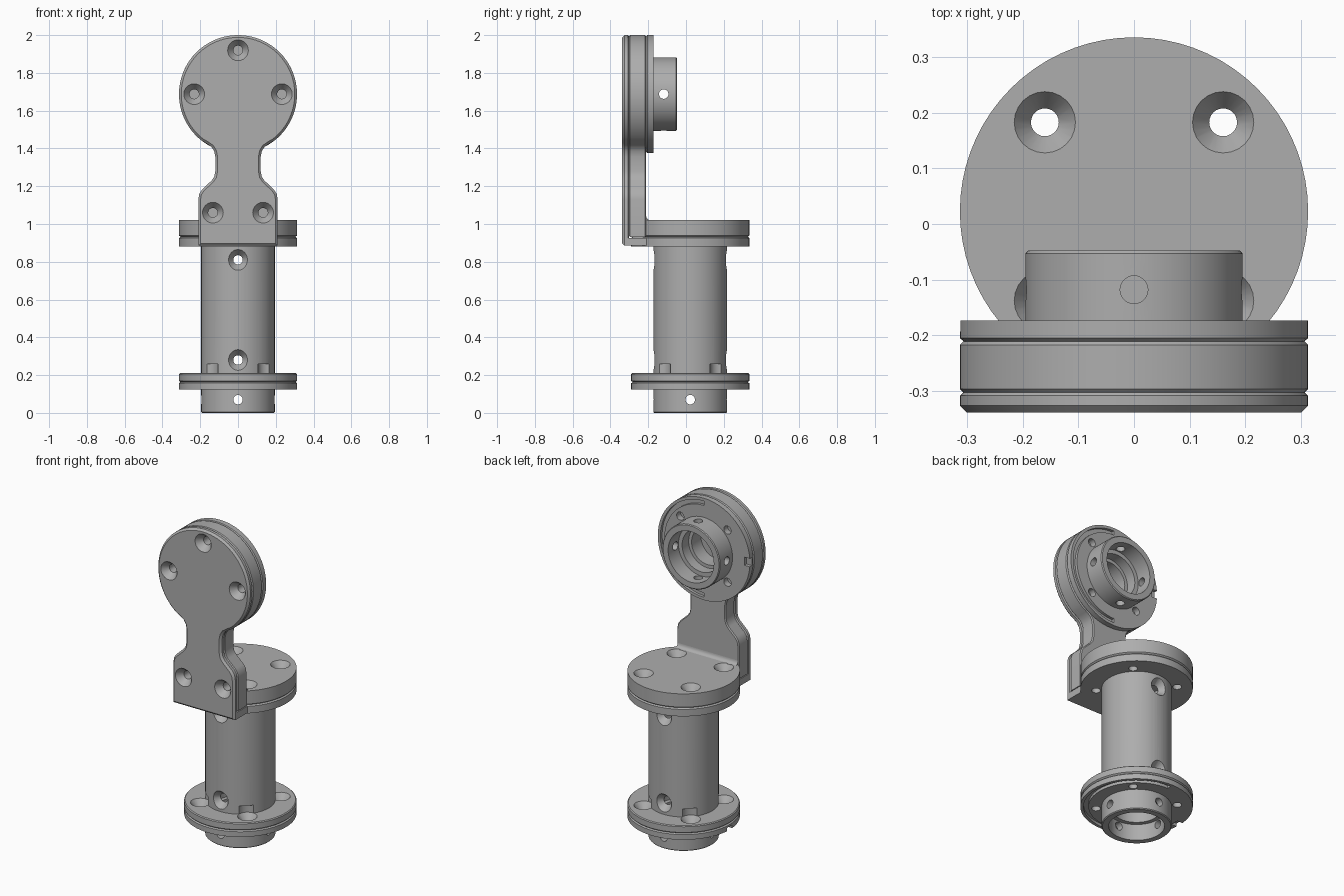
import bpy, bmesh, math
from mathutils import Vector, Matrix

cube = bpy.data.objects.get("Cube")
if cube:
    bpy.data.objects.remove(cube)

AXIS_Y, HEAD_Z, R = 0.0225, 1.6875, 0.3125
SCREW_R, BOLT = 0.025, 0.16

grey = bpy.data.materials.new("machined grey")
grey.use_nodes = True
grey.diffuse_color = (0.42, 0.42, 0.42, 1)
grey.node_tree.nodes["Principled BSDF"].inputs["Base Color"].default_value = (0.42, 0.42, 0.42, 1)


def make(name, bm):
    bmesh.ops.remove_doubles(bm, verts=bm.verts, dist=1e-5)
    bmesh.ops.recalc_face_normals(bm, faces=bm.faces)
    mesh = bpy.data.meshes.new(name)
    bm.to_mesh(mesh)
    bm.free()
    mesh.materials.append(grey)
    obj = bpy.data.objects.new(name, mesh)
    bpy.context.collection.objects.link(obj)
    return obj


def lathe(bm, profile, matrix=Matrix(), steps=72, start=0, sweep=360):
    """Revolve a closed (radius, z) profile, fully or as an arc with end caps."""
    full = sweep == 360
    rings = []
    for i in range(steps if full else steps + 1):
        a = math.radians(start + sweep * i / steps)
        rings.append([bm.verts.new(matrix @ Vector((r * math.cos(a), r * math.sin(a), z)))
                      for r, z in profile])
    n = len(profile)
    for i in range(steps):
        a, b = rings[i], rings[(i + 1) % len(rings)]
        for j in range(n):
            k = (j + 1) % n
            if profile[j][0] or profile[k][0]:
                bm.faces.new((a[j], b[j], b[k], a[k]))
    if not full:
        bm.faces.new(rings[0])
        bm.faces.new(rings[-1])


def aim(loc, direction):
    return Matrix.Translation(loc) @ Vector(direction).to_track_quat('Z', 'Y').to_matrix().to_4x4()


def countersink(bm, loc, direction, depth):
    lathe(bm, [(0, .05), (.055, .05), (.055, 0), (SCREW_R, -.04), (SCREW_R, -depth), (0, -depth)],
          aim(loc, direction), 24)


def hole(bm, loc, direction, near, far):
    lathe(bm, [(0, near), (SCREW_R, near), (SCREW_R, far), (0, far)], aim(loc, direction), 24)


def cut(obj, bm):
    """Subtract the cutter mesh and keep only the result."""
    tool = make("cutter", bm)
    tool.hide_render = True
    mod = obj.modifiers.new("holes", 'BOOLEAN')
    mod.operation, mod.solver, mod.object = 'DIFFERENCE', 'EXACT', tool
    deps = bpy.context.evaluated_depsgraph_get()
    result = bpy.data.meshes.new_from_object(obj.evaluated_get(deps))
    obj.modifiers.clear()
    obj.data = result
    bpy.data.objects.remove(tool)


def bolts(y0=0.0):
    return [(sx * BOLT, sy * BOLT + y0) for sx in (-1, 1) for sy in (-1, 1)]


def box(bm, lo, hi):
    lo, hi = Vector(lo), Vector(hi)
    size = hi - lo
    bmesh.ops.create_cube(bm, size=1, matrix=Matrix.Translation((lo + hi) / 2) @ Matrix.Diagonal((*size, 1)))


# Slip collar with a stepped bore, cross pins, arc slot and index notch
def collar(name, matrix):
    bm = bmesh.new()
    lathe(bm, [(.155, 0), (.19, 0), (.195, .005), (.195, .125), (R, .125), (R, .157), (.305, .163),
               (.13, .163), (.13, .1), (.155, .1)])
    obj = make(name, bm)
    tools = bmesh.new()
    for x, y in bolts():
        hole(tools, (x, y, .14), (0, 0, 1), -.05, .05)
    for d in ((1, 0, 0), (-1, 0, 0), (0, 1, 0), (0, -1, 0)):
        hole(tools, (0, 0, .07), d, .1, .25)
    lathe(tools, [(.268, .11), (.295, .11), (.295, .142), (.268, .142)], steps=48, start=-90, sweep=180)
    box(tools, (-.35, -.025, .1), (-.275, .025, .145))
    cut(obj, tools)
    obj.data.transform(matrix)
    return obj


base = Matrix.Translation((0, AXIS_Y, 0))
collar("lower_collar", base)
collar("head_collar", Matrix.Translation((0, -.048, HEAD_Z)) @ Matrix.Rotation(math.pi / 2, 4, 'X'))

# Hollow post with a flange at each end
bm = bmesh.new()
lathe(bm, [(.155, .163), (.305, .163), (R, .17), (R, .205), (.307, .21), (.195, .21), (.195, .882),
           (R, .882), (R, .925), (.305, .932), (.155, .932)], base)
post = make("post_tube", bm)
tools = bmesh.new()
for x, y in bolts(AXIS_Y):
    countersink(tools, (x, y, .21), (0, 0, 1), .1)
    hole(tools, (x, y, .9), (0, 0, 1), -.05, .06)
for side in (-1, 1):
    for z in (.28, .81):
        countersink(tools, (0, AXIS_Y + side * .195, z), (0, side, 0), .1)
cut(post, tools)

# Round foot of the bracket, bolted onto the post
bm = bmesh.new()
lathe(bm, [(0, .932), (.305, .932), (R, .939), (R, 1.02), (0, 1.02)], base)
foot = make("bracket_foot", bm)
tools = bmesh.new()
for x, y in bolts(AXIS_Y):
    countersink(tools, (x, y, 1.02), (0, 0, 1), .15)
cut(foot, tools)


# Arm outline: wide base, narrow neck, round head
def outline(bottom):
    half = [(.21, bottom), (.21, 1.13), (.205, 1.16), (.19, 1.183), (.14, 1.23), (.126, 1.25),
            (.12, 1.28), (.12, 1.355), (.126, 1.385), (.14, 1.408), (.163, 1.424)]
    for i in range(33):
        a = math.radians(-52 + 142 * i / 32)
        half.append((R * math.cos(a), HEAD_Z + R * math.sin(a)))
    return half + [(-x, z) for x, z in reversed(half[:-1])]


def slab(name, bottom, front, back, front_bevel, back_bevel):
    bm = bmesh.new()
    face = bm.faces.new([bm.verts.new((x, front, z)) for x, z in outline(bottom)])
    new = bmesh.ops.extrude_face_region(bm, geom=[face], use_keep_orig=True)["geom"]
    for v in new:
        if isinstance(v, bmesh.types.BMVert):
            v.co.y = back
    bmesh.ops.recalc_face_normals(bm, faces=bm.faces)
    for y, width in ((front, front_bevel), (back, back_bevel)):
        rim = [e for e in bm.edges if all(abs(v.co.y - y) < 1e-5 for v in e.verts)]
        bmesh.ops.bevel(bm, geom=rim, offset=width, segments=1, affect='EDGES')
    return make(name, bm)


def arm_holes(bm):
    for x, z in ((0, HEAD_Z + .232), (.232, HEAD_Z), (-.232, HEAD_Z), (.133, 1.06), (-.133, 1.06)):
        countersink(bm, (x, -.338, z), (0, -1, 0), .1)


cover = slab("arm_cover", .885, -.338, -.302, .012, .006)
tools = bmesh.new()
arm_holes(tools)
cut(cover, tools)

arm = slab("arm_body", .932, -.302, -.211, .006, .006)
tools = bmesh.new()
arm_holes(tools)
lathe(tools, [(0, -.2), (.11, -.2), (.11, .2), (0, .2)], aim((0, -.25, HEAD_Z), (0, 1, 0)))
cut(arm, tools)

# Ledge that carries the cover under the foot
bm = bmesh.new()
box(bm, (-.21, -.315, .885), (.21, -.19, .927))
make("cover_ledge", bm)

# Web filling the gap between the arm and the foot, with a fillet on top
bm = bmesh.new()
section = [(-.23, .936), (-.19, .936), (-.19, 1.019)]
for i in range(7):
    a = math.radians(-90 - 90 * i / 6)
    section.append((-.186 + .025 * math.cos(a), 1.044 + .025 * math.sin(a)))
section.append((-.23, 1.044))
ends = [[bm.verts.new((x, y, z)) for y, z in section] for x in (-.205, .205)]
for ring in ends:
    bm.faces.new(ring)
for i in range(len(section)):
    j = (i + 1) % len(section)
    bm.faces.new((ends[0][i], ends[0][j], ends[1][j], ends[1][i]))
make("corner_fillet", bm)

# Smooth curved faces, keeping machined edges crisp
for obj in bpy.data.objects:
    if obj.type == 'MESH' and grey.name in obj.data.materials:
        bpy.ops.object.select_all(action='DESELECT')
        obj.select_set(True)
        bpy.context.view_layer.objects.active = obj
        bpy.ops.object.shade_smooth_by_angle(angle=math.radians(30))
